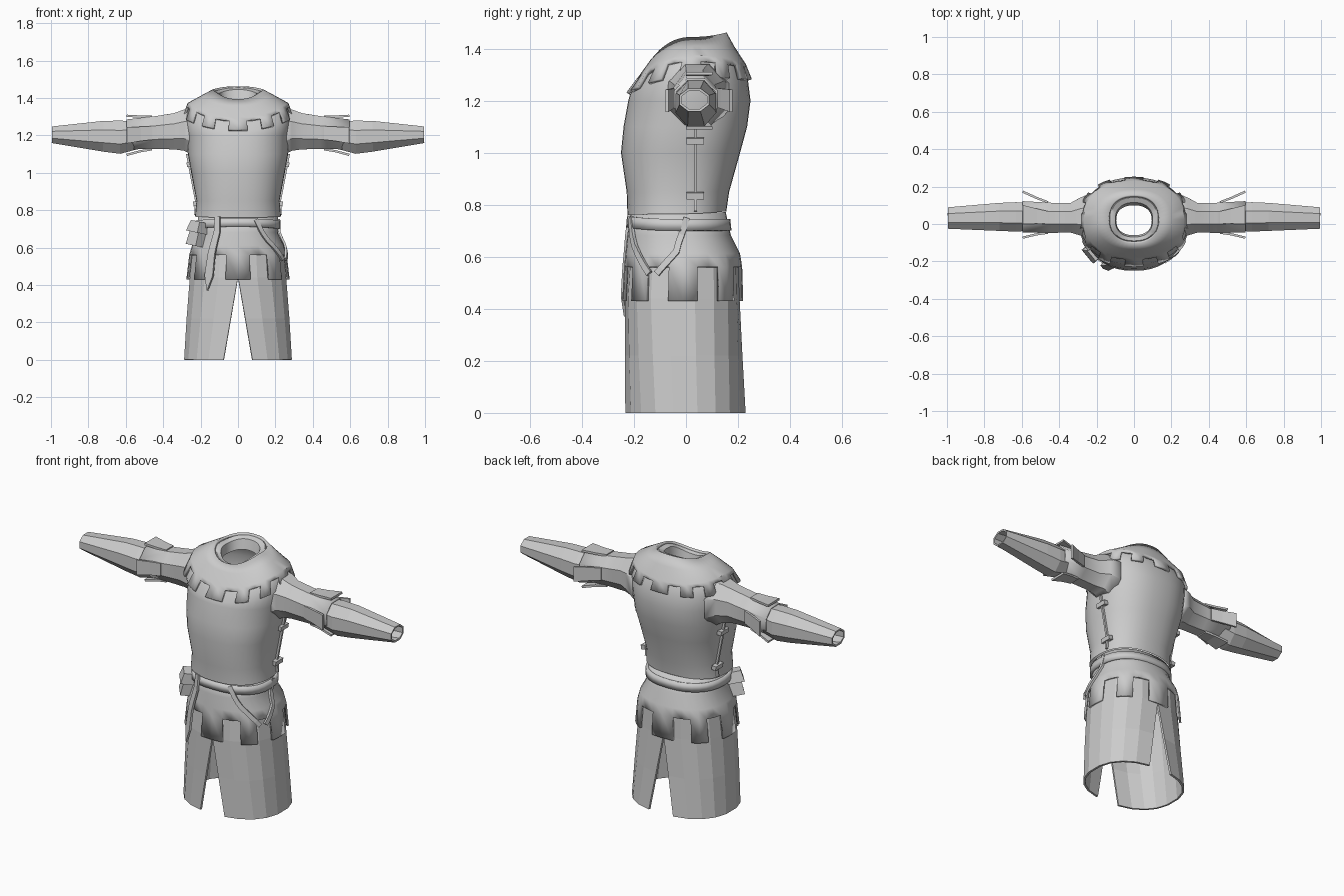
import bpy, bmesh, math
from mathutils import Vector, Matrix

if "Cube" in bpy.data.objects:
    bpy.data.objects.remove(bpy.data.objects["Cube"])

cloth = bpy.data.materials.new("grey cloth")
cloth.diffuse_color = (0.6, 0.6, 0.6, 1)
cloth.use_nodes = True
cloth.node_tree.nodes["Principled BSDF"].inputs["Base Color"].default_value = cloth.diffuse_color
P = 0.86  # roundness exponent of the body cross-sections


def make(name, verts, faces, thick=0.0, smooth=None):
    me = bpy.data.meshes.new(name)
    me.from_pydata([tuple(v) for v in verts], [], faces)
    ob = bpy.data.objects.new(name, me)
    bpy.context.collection.objects.link(ob)
    bm = bmesh.new()
    bm.from_mesh(me)
    loose = [v for v in bm.verts if not v.link_faces]
    bmesh.ops.delete(bm, geom=loose, context='VERTS')
    bmesh.ops.recalc_face_normals(bm, faces=bm.faces[:])
    bm.to_mesh(me)
    bm.free()
    me.materials.append(cloth)
    if thick:
        m = ob.modifiers.new("thickness", 'SOLIDIFY')
        m.thickness, m.offset = thick, 0
    if smooth:
        bpy.ops.object.select_all(action='DESELECT')
        ob.select_set(True)
        bpy.context.view_layer.objects.active = ob
        bpy.ops.object.shade_smooth_by_angle(angle=math.radians(smooth))
    return ob


def pw(v):
    return math.copysign(abs(v) ** P, v)


def point(r, a, off=0.0):
    """Point at angle a on a ring (z front, y front, z back, y back, half width, z side)."""
    zf, yf, zb, yb, rx, zs = r
    c, s = math.cos(a), math.sin(a)
    zend = zf if s < 0 else zb
    return Vector(((rx + off) * pw(c), (yf + yb) / 2 + ((yb - yf) / 2 + off) * pw(s),
                   zs + (zend - zs) * s * s))


def loft(name, rings, n, off=0.0, keep=lambda row, i: True, lift=0.0, **kw):
    verts = [point(r, 2 * math.pi * i / n, off) + Vector((0, 0, lift)) for r in rings for i in range(n)]
    faces = [(j * n + i, j * n + (i + 1) % n, (j + 1) * n + (i + 1) % n, (j + 1) * n + i)
             for j in range(len(rings) - 1) for i in range(n) if keep(j, i)]
    return make(name, verts, faces, **kw)


def flat(z, yf, yb, rx):
    return (z, yf, z, yb, rx, z)


def blend(a, b, t):
    return tuple(p + (q - p) * t for p, q in zip(a, b))


# Torso, with a rolled neck opening
chest = [(.76, -.225, .775, .155, .23, .765), flat(.85, -.228, .166, .222), flat(1.0, -.25, .208, .25),
         flat(1.1, -.24, .235, .268), flat(1.2, -.222, .248, .272),
         (1.225, -.215, 1.28, .238, .285, 1.29), (1.29, -.165, 1.335, .215, .255, 1.365),
         (1.35, -.122, 1.40, .172, .19, 1.40), (1.385, -.09, 1.455, .142, .125, 1.435)]
neck = [(1.378, -.07, 1.445, .115, .10, 1.425), (1.33, -.06, 1.39, .10, .095, 1.37)]
loft("torso", chest + neck, 40, smooth=50)

# Notched shoulder cowl
cowl = chest[:4:-1]
cowl = [cowl[0], cowl[1], cowl[2], blend(cowl[2], cowl[3], .25), blend(cowl[3], chest[4], .05)]
loft("cowl", cowl, 48, .008, lambda j, i: j < 3 or ((i + 1) // 2) % 2 == 0, lift=.004, thick=.014, smooth=40)

# Hip cloth with square tabs
hips = [flat(.77, -.205, .145, .205), flat(.68, -.218, .165, .205), flat(.61, -.225, .20, .238),
        flat(.56, -.23, .208, .253), flat(.43, -.237, .212, .268)]
loft("hip_cloth", hips, 32, .002, lambda j, i: j < 3 or ((i + 1) // 2) % 2 == 0, thick=.012, smooth=40)

# Belt
belt = [(.755, -.212, .745, .155, .212, .745), (.712, -.215, .70, .16, .212, .70)]
loft("belt", belt, 32, .006, thick=.018, smooth=40)

# Long skirt in two halves, slit at front and back
low = [flat(.58, -.218, .196, .24), flat(.44, -.228, .20, .255), flat(.22, -.23, .212, .272), flat(0, -.232, .228, .285)]
for side, label in ((1, "right"), (-1, "left")):
    n, verts = 9, []
    for r in low:
        gap = max(0, .44 - r[0]) / .44 * .076
        d = math.acos((gap / r[4]) ** (1 / P))
        for i in range(n + 1):
            v = point(r, -d + 2 * d * i / n)
            verts.append((v.x * side, v.y, v.z))
    make("skirt_" + label, verts, [(j * (n + 1) + i, j * (n + 1) + i + 1, (j + 1) * (n + 1) + i + 1, (j + 1) * (n + 1) + i)
                                   for j in range(len(low) - 1) for i in range(n)], thick=.012)


def on_hips(deg, z, off):
    for a, b in zip(hips, hips[1:]):
        if z >= b[0]:
            break
    return point(blend(a, b, (a[0] - z) / (a[0] - b[0])), math.radians(deg), off)


def ribbon(name, path, off=.016, steps=4):
    """Strip of (angle, z, half width) stops laid over the hips."""
    stops = [blend(a, b, k / steps) for a, b in zip(path, path[1:]) for k in range(steps)] + [path[-1]]
    mid = [on_hips(a, z, off) for a, z, w in stops]
    verts = []
    for i, p in enumerate(mid):
        t = (mid[min(i + 1, len(mid) - 1)] - mid[max(i - 1, 0)]).normalized()
        across = t.cross(Vector((p.x, p.y, 0)).normalized()).normalized() * stops[i][2]
        verts += [p + across, p - across]
    make(name, verts, [(2 * i, 2 * i + 1, 2 * i + 3, 2 * i + 2) for i in range(len(mid) - 1)], thick=.012)


# Hanging belt end and looped side strap
ribbon("belt_end", [(-115, .765, .015), (-117, .6, .02), (-119, .45, .026), (-120, .37, .001)], off=.022)
ribbon("strap_front", [(-68, .75, .012), (-52, .64, .012), (-30, .535, .012)])
ribbon("strap_back", [(-22, .535, .012), (-4, .62, .012), (7, .75, .012)])


def box(name, loc, size, rot=(0, 0, 0), taper=1.0):
    verts = [Vector((x * size[0], y * size[1], z * size[2])) * .5 for z in (-1, 1) for y in (-1, 1) for x in (-1, 1)]
    for v in verts[4:]:
        v.x, v.y = v.x * taper, v.y * taper
    m = Matrix.Translation(loc)
    for ang, ax in zip(rot, "XYZ"):
        m = m @ Matrix.Rotation(math.radians(ang), 4, ax)
    return make(name, [m @ v for v in verts],
                [(0, 1, 3, 2), (4, 5, 7, 6), (0, 1, 5, 4), (2, 3, 7, 6), (0, 2, 6, 4), (1, 3, 7, 5)])


# Belt pouch with a flap
box("pouch", (-.212, -.145, .662), (.085, .08, .11), (0, 12, -50), .8)
box("pouch_flap", (-.208, -.147, .708), (.095, .09, .06), (0, 12, -50), .78)

# Side seams with clasps, sleeves and forearms, mirrored
N = 8
HALF = math.pi / N


def tube(name, rings, side, keep=lambda j, i: True, thick=.01, smooth=None):
    """Octagonal tube along x from (x, y centre, z centre, y radius, z radius) rings."""
    verts = [(side * x, cy + ry * math.cos(2 * HALF * i + HALF), cz + rz * math.sin(2 * HALF * i + HALF))
             for x, cy, cz, ry, rz in rings for i in range(N)]
    make(name, verts, [(j * N + i, j * N + (i + 1) % N, (j + 1) * N + (i + 1) % N, (j + 1) * N + i)
                       for j in range(len(rings) - 1) for i in range(N) if keep(j, i)], thick, smooth)


for side, label in ((1, "right"), (-1, "left")):
    tube("sleeve_" + label, [(.23, .04, 1.215, .13, .135), (.285, .04, 1.228, .105, .115), (.34, .033, 1.222, .08, .1),
                             (.44, .033, 1.215, .082, .09), (.595, .038, 1.205, .086, .082)], side, smooth=35)
    tube("sleeve_tabs_" + label, [(.46, .035, 1.213, .088, .095), (.52, .042, 1.208, .105, .1),
                                  (.595, .05, 1.2, .133, .113)], side, lambda j, i: i % 2 == 1, .012)
    tube("forearm_" + label, [(.54, .038, 1.2, .074, .076), (.63, .038, 1.19, .08, .091),
                              (.72, .038, 1.195, .076, .084), (.995, .032, 1.203, .057, .043)], side)
    # Seam running up the flank
    seam = [(.224, .775), (.22, .85), (.249, 1.0), (.268, 1.1)]
    make("seam_" + label, [(side * (x + .004), y, z) for x, z in seam for y in (.03, .042)],
         [(2 * i, 2 * i + 1, 2 * i + 3, 2 * i + 2) for i in range(3)], .012)
    for x, z in ((.226, .835), (.261, 1.045)):
        box("clasp_" + label, (side * x, .036, z), (.026, .068, .025), (0, side * 8, 0))
